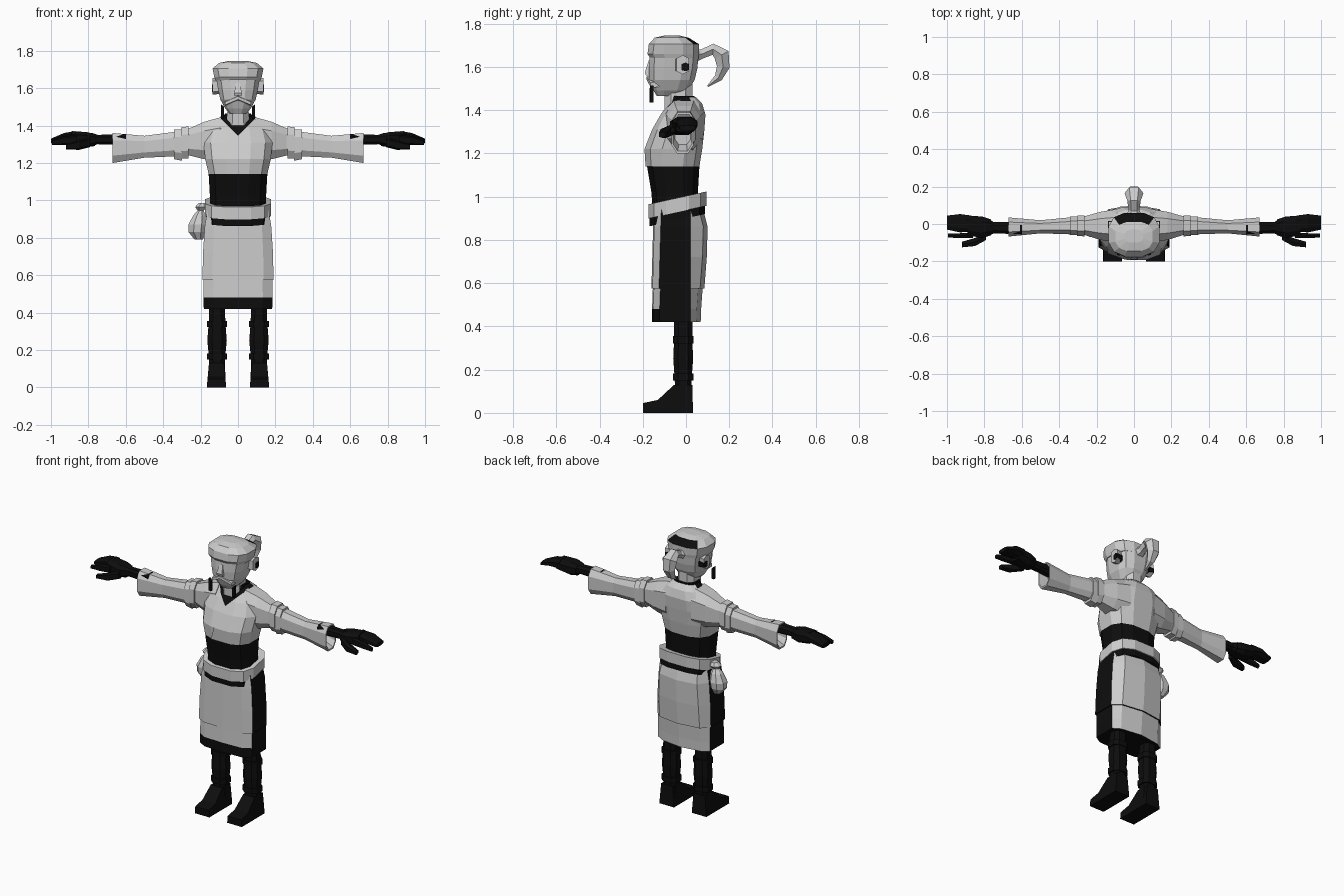
import bpy, bmesh
from math import cos, sin, pi, copysign
from mathutils import Vector

if "Cube" in bpy.data.objects:
    bpy.data.objects.remove(bpy.data.objects["Cube"])


def material(name, value):
    m = bpy.data.materials.new(name)
    m.use_nodes = True
    m.diffuse_color = (value, value, value, 1)
    m.node_tree.nodes["Principled BSDF"].inputs["Base Color"].default_value = m.diffuse_color
    return m


GREY, BLACK = 0, 1
PALETTE = [material("light grey", .6), material("black", .004)]


def finish(name, bm, colour=GREY, mirror=False):
    """Turn a bmesh into an object; colour is an index or a rule on faces."""
    bmesh.ops.recalc_face_normals(bm, faces=bm.faces)
    for f in bm.faces:
        f.material_index = colour(f) if callable(colour) else colour
    mesh = bpy.data.meshes.new(name)
    bm.to_mesh(mesh)
    bm.free()
    for m in PALETTE:
        mesh.materials.append(m)
    ob = bpy.data.objects.new(name, mesh)
    bpy.context.collection.objects.link(ob)
    if mirror:
        ob.modifiers.new("Mirror", "MIRROR").use_mirror_merge = False
    return ob


def skin(rings):
    """Bridge rings of points into a closed body."""
    bm = bmesh.new()
    rows = [[bm.verts.new(p) for p in r] for r in rings]
    n = len(rows[0])
    for a, b in zip(rows, rows[1:]):
        for i in range(n):
            j = (i + 1) % n
            bm.faces.new((a[i], a[j], b[j], b[i]))
    bm.faces.new(rows[0])
    bm.faces.new(rows[-1])
    bmesh.ops.recalc_face_normals(bm, faces=bm.faces)
    return bm


def oval(axis, pos, a0, a1, b0, b1, n=10, e=.75):
    """Rounded section across an axis, filling a0..a1 by b0..b1."""
    pts = []
    for i in range(n):
        t = 2 * pi * (i + .5) / n
        c, s = cos(t) / cos(pi / n), sin(t) / cos(pi / n)
        c, s = [copysign(min(abs(v), 1) ** e, v) for v in (c, s)]
        a = (a0 + a1) / 2 + c * (a1 - a0) / 2
        b = (b0 + b1) / 2 + s * (b1 - b0) / 2
        pts.append({"x": (pos, a, b), "y": (a, pos, b), "z": (a, b, pos)}[axis])
    return pts


def body(rows, n=12, e=.75):
    """Upright centred form from rows of height, front, back, half width."""
    return skin([oval("z", z, -w, w, f, b, n, e) for z, f, b, w in rows])


def limb(name, rows, colour=GREY, n=8, e=.75):
    """Mirrored form along x from rows of x, y range, z range."""
    return finish(name, skin([oval("x", *r, n, e) for r in rows]), colour, True)


def cut(bm, co, no):
    bmesh.ops.bisect_plane(bm, geom=bm.verts[:] + bm.edges[:] + bm.faces[:],
                           plane_co=co, plane_no=no)


# Torso: robe, wide black sash, black neckline and a raised overlapping lapel
torso = body([(.95, -.155, .06, .15), (1.02, -.16, .055, .15), (1.14, -.18, .062, .157),
              (1.22, -.185, .075, .175), (1.31, -.15, .085, .185), (1.38, -.11, .09, .165),
              (1.43, -.075, .075, .115), (1.46, -.05, .045, .075)])
for side in (1, -1):
    cut(torso, (0, 0, 1.345), (side, 0, -1))
cut(torso, (0, 0, 1.345), (1, 0, -.3))


def neckline(f):
    c = f.calc_center_median()
    return c.y < .01 and c.z > 1.345 + abs(c.x)


lapel = []
for f in torso.faces:
    c = f.calc_center_median()
    if c.y < -.06 and 1.14 < c.z < 1.42 and c.x > .3 * (c.z - 1.345) and not neckline(f):
        lapel.append(f)
raised = bmesh.ops.extrude_face_region(torso, geom=lapel)["geom"]
bmesh.ops.delete(torso, geom=lapel, context="FACES")
bmesh.ops.translate(torso, vec=(0, -.007, 0),
                    verts=[v for v in raised if isinstance(v, bmesh.types.BMVert)])
finish("robe_torso", torso,
       lambda f: int(f.calc_center_median().z < 1.135 or neckline(f)))

# Neck and the black collar ring
finish("neck", body([(1.4, -.1, .03, .06), (1.54, -.1, .03, .055)], 8))
finish("collar", body([(1.42, -.08, .045, .08), (1.465, -.075, .04, .068)], 10), BLACK)


# Skirt: grey aprons front and back with black side panels and front hem
def skirt_ring(z, f, b, w):
    half = [(.72 * w, f + .005), (w, f + .035), (w, .02), (.75 * w, b - .02)]
    return ([(x, y, z) for x, y in [(0, f)] + half + [(0, b)]]
            + [(-x, y, z) for x, y in reversed(half)])


def skirt_colour(f):
    c = f.calc_center_median()
    side = abs(f.normal.x) > .95 and c.y < .02
    return int(side or (c.z < .48 and c.y < .015) or f.normal.z < -.9)


finish("skirt_lower", skin([skirt_ring(*r) for r in (
    (.42, -.157, .068, .183), (.48, -.157, .07, .184), (.62, -.152, .08, .183))]), skirt_colour)
finish("skirt_upper", skin([skirt_ring(*r) for r in (
    (.575, -.16, .085, .19), (.72, -.156, .096, .187), (.86, -.152, .1, .178),
    (.96, -.148, .075, .162))]), skirt_colour)


# Tilted belts, lower at the front
def belt(name, z, h, grow, colour):
    rows = [oval("z", k, -.165 - grow, .165 + grow, -.162 - grow, .082 + grow, 12, .7)
            for k in (z, z + h)]
    finish(name, skin([[(x, y, k + .22 * y) for x, y, k in r] for r in rows]), colour)


belt("belt_grey", .937, .066, .012, GREY)
belt("belt_black", .9, .06, .006, BLACK)

# Belt pouch on the right hip
finish("pouch", skin([oval("z", z, x - r, x + r, -.02 - r, -.02 + r, 8, 1) for z, x, r in (
    (.79, -.21, .022), (.83, -.218, .046), (.87, -.215, .05), (.92, -.205, .034),
    (.945, -.2, .016), (.965, -.195, .034), (.985, -.19, .02))]))

# Sleeves with a hollow cuff and an upper arm band
limb("sleeve", [(.09, -.1, .08, 1.21, 1.445), (.18, -.085, .065, 1.22, 1.42),
                (.26, -.06, .042, 1.24, 1.385), (.345, -.055, .035, 1.235, 1.365),
                (.5, -.05, .02, 1.228, 1.345), (.67, -.067, .035, 1.2, 1.36),
                (.67, -.06, .028, 1.21, 1.352), (.61, -.05, .02, 1.24, 1.34)])
limb("arm_band", [(.265, -.066, .046, 1.225, 1.395), (.305, -.064, .044, 1.222, 1.39)])
limb("arm_band_edge", [(.3, -.06, .04, 1.212, 1.38), (.342, -.06, .04, 1.22, 1.378)])

# Gloved hands
limb("wrist", [(.6, -.055, .01, 1.295, 1.355), (.75, -.05, .01, 1.3, 1.35),
               (.78, -.065, .03, 1.29, 1.36)], BLACK)
limb("palm", [(.765, -.06, .025, 1.29, 1.355), (.81, -.075, .04, 1.285, 1.365),
              (.89, -.06, .045, 1.3, 1.37)], BLACK)
limb("fingers", [(.87, -.04, .045, 1.31, 1.37), (.93, -.045, .053, 1.315, 1.36),
                 (1, -.03, .045, 1.305, 1.33)], BLACK)
limb("index_finger", [(.86, -.075, -.045, 1.3, 1.35), (.94, -.075, -.05, 1.295, 1.34),
                      (.995, -.072, -.052, 1.295, 1.32)], BLACK, 6)
limb("thumb", [(.79, -.085, -.04, 1.285, 1.335), (.85, -.118, -.075, 1.27, 1.32),
               (.92, -.125, -.095, 1.272, 1.3)], BLACK, 6)

# Legs with knee and ankle bands
for name, rows in {
    "leg": [(.03, .045, .04), (.12, .043, .038), (.17, .044, .04), (.25, .052, .046),
            (.34, .045, .042), (.47, .04, .042)],
    "knee_band": [(.322, .054, .048), (.355, .054, .048)],
    "ankle_band": [(.15, .054, .047), (.182, .054, .047)],
}.items():
    finish(name, skin([oval("z", z, .112 - w, .112 + w, -.013 - d, -.013 + d, 8)
                       for z, w, d in rows]), BLACK, True)

# Boots from a side profile, narrower at the top
profile = [(.032, 0), (-.2, 0), (-.2, .045), (-.13, .06), (-.055, .13), (.03, .13)]
finish("boot", skin([[(.115 + s * (.052 - .09 * z), y, z) for y, z in profile]
                     for s in (-1, 1)]), BLACK, True)

# Head with a swept hair brim and a black crown panel
finish("head", body([(1.465, -.135, -.04, .045), (1.49, -.15, .01, .068), (1.54, -.17, .04, .095),
                     (1.59, -.172, .052, .106), (1.65, -.168, .058, .116)], 12),
       lambda f: GREY)
finish("hair_cap", body([(1.64, -.165, .056, .12), (1.66, -.178, .06, .127),
                         (1.705, -.172, .06, .136), (1.735, -.145, .012, .1),
                         (1.745, -.1, -.03, .05)], 12),
       lambda f: int(1.71 < f.calc_center_median().z < 1.735 and f.normal.y > .4))

# Face: nose, moustache and its long black tips
finish("nose", skin([oval("z", z, -w, w, y, -.15, 4, 1) for z, w, y in (
    (1.56, .022, -.185), (1.575, .02, -.19), (1.63, .01, -.172))]))
limb("moustache", [(0, -.182, -.15, 1.535, 1.56), (.07, -.165, -.12, 1.505, 1.53)], GREY, 6)
limb("moustache_tip", [(.075, -.168, -.152, 1.435, 1.5), (.092, -.166, -.15, 1.435, 1.515)],
     BLACK, 4)

# Ears with dark hair behind
limb("ear", [(.09, -.05, .005, 1.57, 1.645), (.137, -.045, .015, 1.565, 1.655)], GREY, 6)
limb("ear_patch", [(.1, -.025, .015, 1.575, 1.62), (.14, -.02, .015, 1.58, 1.62)], BLACK, 6)

# Curved ponytail swept along a path with turned rings
path = [(.045, 1.655, .035), (.075, 1.66, .024), (.125, 1.682, .03), (.165, 1.655, .042),
        (.172, 1.6, .034), (.15, 1.55, .022), (.1, 1.51, .004)]
rings = []
for i, (y, z, r) in enumerate(path):
    a, b = path[max(i - 1, 0)], path[min(i + 1, len(path) - 1)]
    along = Vector((0, b[0] - a[0], b[1] - a[1])).normalized()
    up = Vector((1, 0, 0)).cross(along)
    rings.append([Vector((0, y, z)) + r * (cos(t) * Vector((1.2, 0, 0)) + sin(t) * up)
                  for t in [k * pi / 3 for k in range(6)]])
finish("ponytail", skin(rings))
